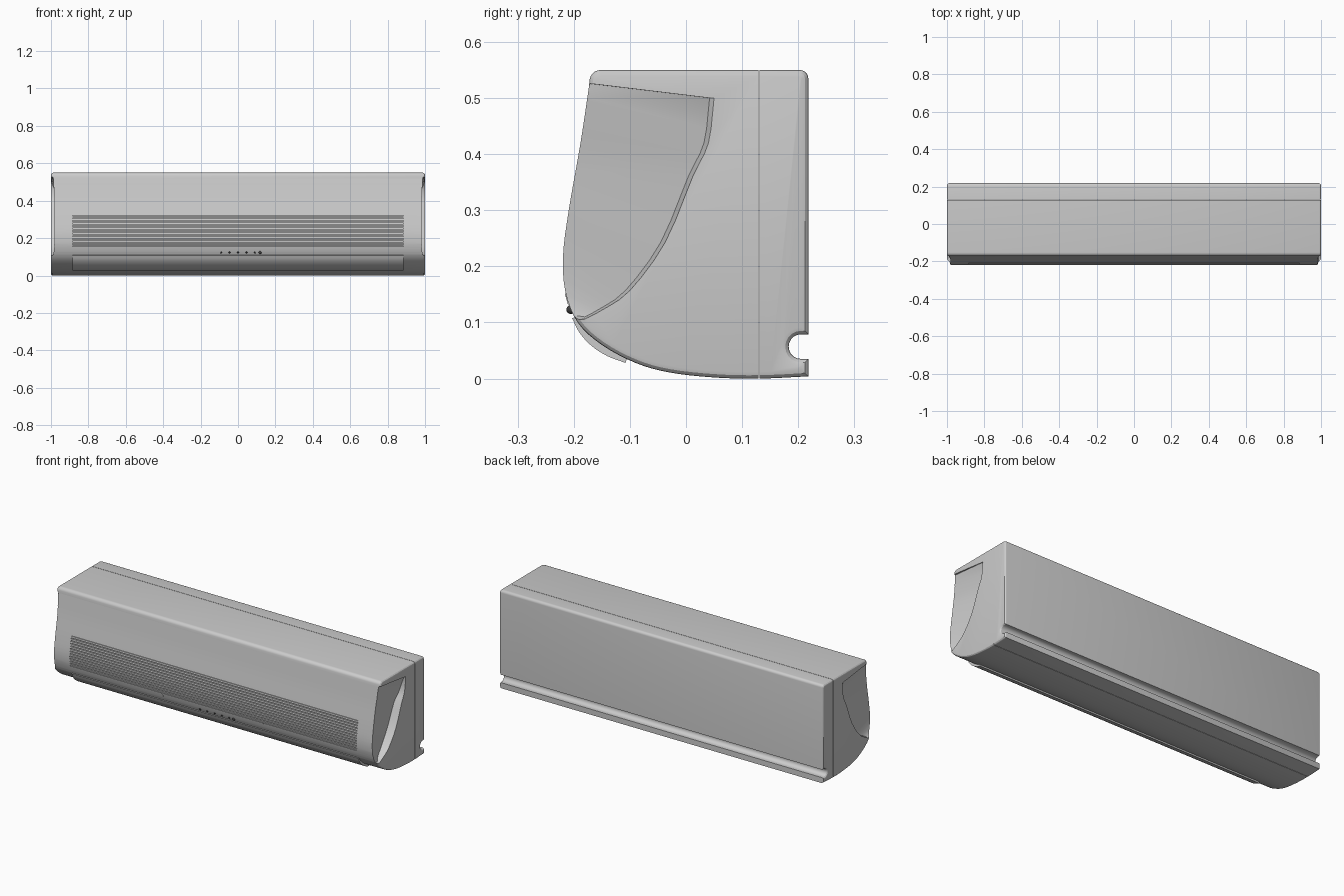
import bpy, bmesh, math
from mathutils import Vector

if "Cube" in bpy.data.objects:
    bpy.data.objects.remove(bpy.data.objects["Cube"])


def arc(cy, cz, r, a0, a1, n):
    angles = [math.radians(a0 + (a1 - a0) * i / n) for i in range(n + 1)]
    return [(cy + r * math.cos(a), cz + r * math.sin(a)) for a in angles]


def spline(pts, n):
    """Smooth curve through (y, z) points."""
    p = [Vector(q) for q in pts]
    p = [2 * p[0] - p[1]] + p + [2 * p[-1] - p[-2]]
    out = []
    for a, b, c, d in zip(p, p[1:], p[2:], p[3:]):
        for i in range(n):
            t = i / n
            out.append(0.5 * (2 * b + (c - a) * t + (2 * a - 5 * b + 4 * c - d) * t * t
                              + (3 * b - a - 3 * c + d) * t ** 3))
    return [tuple(q) for q in out + [p[-2]]]


def loft(bm, rings):
    """Closed solid through equally sized rings of points."""
    vs = [[bm.verts.new(q) for q in ring] for ring in rings]
    n = len(vs[0])
    for a, b in zip(vs, vs[1:]):
        for i in range(n):
            j = (i + 1) % n
            bm.faces.new((a[i], a[j], b[j], b[i]))
    bm.faces.new(vs[0][::-1])
    bm.faces.new(vs[-1])
    bmesh.ops.recalc_face_normals(bm, faces=bm.faces)


def prism_bm(pts, x0, x1):
    bm = bmesh.new()
    loft(bm, [[(x, y, z) for y, z in pts] for x in (x0, x1)])
    return bm


def finish(name, bm):
    me = bpy.data.meshes.new(name)
    bm.to_mesh(me)
    bm.free()
    ob = bpy.data.objects.new(name, me)
    bpy.context.collection.objects.link(ob)
    return ob


def activate(ob):
    bpy.ops.object.select_all(action='DESELECT')
    ob.select_set(True)
    bpy.context.view_layer.objects.active = ob


def smooth(ob):
    activate(ob)
    bpy.ops.object.shade_smooth_by_angle(angle=math.radians(28))


def cut(ob, cutter):
    cutter.hide_render = True
    mod = ob.modifiers.new("cut", 'BOOLEAN')
    mod.operation, mod.solver, mod.object = 'DIFFERENCE', 'EXACT', cutter
    activate(ob)
    bpy.ops.object.modifier_apply(modifier=mod.name)
    bpy.data.objects.remove(cutter)


# Side profile of the whole casing, with the pipe channel at the back
front = spline([(-0.173, 0.52), (-0.188, 0.42), (-0.209, 0.3), (-0.219, 0.22), (-0.215, 0.155),
                (-0.193, 0.1), (-0.15, 0.06), (-0.09, 0.028), (-0.03, 0.011), (0.05, 0.002),
                (0.13, 0.0), (0.218, 0.004)], 4)
profile = ([(0.218, 0.079)] + arc(0.203, 0.535, 0.015, 0, 90, 5)
           + arc(-0.152, 0.53, 0.02, 90, 170, 5) + front
           + [(0.218, 0.035)] + arc(0.205, 0.057, 0.022, 270, 90, 10))


def front_y(z):
    for (ya, za), (yb, zb) in zip(front, front[1:]):
        if zb <= z <= za:
            return ya + (yb - ya) * (za - z) / (za - zb)


def casing_half(name, y, side):
    bm = prism_bm(profile, -1, 1)
    rim = [e for e in bm.edges if abs(e.verts[0].co.x - e.verts[1].co.x) < 1e-6]
    bmesh.ops.bevel(bm, geom=rim, offset=0.012, segments=3, profile=0.5, affect='EDGES')
    bmesh.ops.bisect_plane(bm, geom=bm.verts[:] + bm.edges[:] + bm.faces[:],
                           plane_co=(0, y, 0), plane_no=(0, side, 0), clear_outer=True)
    bmesh.ops.holes_fill(bm, edges=[e for e in bm.edges if e.is_boundary], sides=0)
    bmesh.ops.recalc_face_normals(bm, faces=bm.faces)
    return finish(name, bm)


# Front cover and back plate, split by a fine seam
cover = casing_half("front_cover", 0.129, 1)
back = casing_half("back_plate", 0.131, -1)

# Scooped crescent in each end of the cover
inner = spline([(0.05, 0.5), (0.04, 0.42), (0.012, 0.36), (-0.037, 0.243),
                (-0.1, 0.157), (-0.15, 0.122), (-0.182, 0.105)], 3)
for s in (-1, 1):
    rings = []
    for i, (y, z) in enumerate(inner):
        t = i / (len(inner) - 1)
        depth = 0.003 + 0.042 * math.sin(math.pi * t) ** 0.8
        fz = 0.535 + (0.095 - 0.535) * t
        rings.append([(s * 0.988, -0.25, fz), (s * (1 - depth), y - 0.008, z),
                      (s * 1.0, y, z), (s * 1.05, y + 0.003, z), (s * 1.05, -0.25, fz)])
    bm = bmesh.new()
    loft(bm, rings)
    cut(cover, finish("scoop_cutter", bm))

# Grille opening following the front curve
Z0, Z1, HALF = 0.155, 0.32, 0.885
zs = [Z0 + (Z1 - Z0) * i / 8 for i in range(9)]
opening = [(front_y(z) + 0.018, z) for z in zs] + [(-0.26, Z1), (-0.26, Z0)]
cut(cover, finish("grille_cutter", prism_bm(opening, -HALF, HALF)))
smooth(cover)
smooth(back)

# Horizontal grille slats
COUNT = 12
pitch = (Z1 - Z0) / COUNT
for i in range(COUNT):
    za = Z0 + pitch * (i + 0.18)
    zb = za + pitch * 0.64
    ya, yb = front_y(za), front_y(zb)
    finish(f"grille_slat_{i + 1}",
           prism_bm([(ya, za), (yb, zb), (yb + 0.022, zb), (ya + 0.022, za)], -HALF, HALF))

# Curved air louvre bulging below the grille
outer = spline([(-0.203, 0.108), (-0.19, 0.082), (-0.168, 0.058), (-0.14, 0.04), (-0.108, 0.028)], 4)
louvre = finish("air_louvre", prism_bm(outer + [(-0.105, 0.036), (-0.135, 0.056), (-0.165, 0.077),
                                                (-0.19, 0.11)], -HALF, HALF))
smooth(louvre)

# Indicator lights and receiver button
dark = bpy.data.materials.new("dark_grey")
dark.diffuse_color = (0.05, 0.05, 0.05, 1)
dark.use_nodes = True
dark.node_tree.nodes["Principled BSDF"].inputs["Base Color"].default_value = dark.diffuse_color
for i, x in enumerate((-0.09, -0.045, 0.0, 0.045, 0.09, 0.118)):
    bm = bmesh.new()
    r = 0.008 if i == 5 else 0.005
    bmesh.ops.create_uvsphere(bm, u_segments=12, v_segments=8, radius=r)
    bmesh.ops.translate(bm, verts=bm.verts, vec=(x, front_y(0.123), 0.123))
    light = finish(f"indicator_light_{i + 1}", bm)
    light.data.materials.append(dark)
    smooth(light)

# Small panel catches beside the lights
for i, (x, za, zb) in enumerate(((-0.315, 0.132, 0.152), (0.305, 0.146, 0.152))):
    ya, yb = front_y(za), front_y(zb)
    finish(f"panel_catch_{i + 1}", prism_bm([(ya - 0.002, za), (yb - 0.002, zb),
                                             (yb + 0.006, zb), (ya + 0.006, za)], x - 0.002, x + 0.002))
